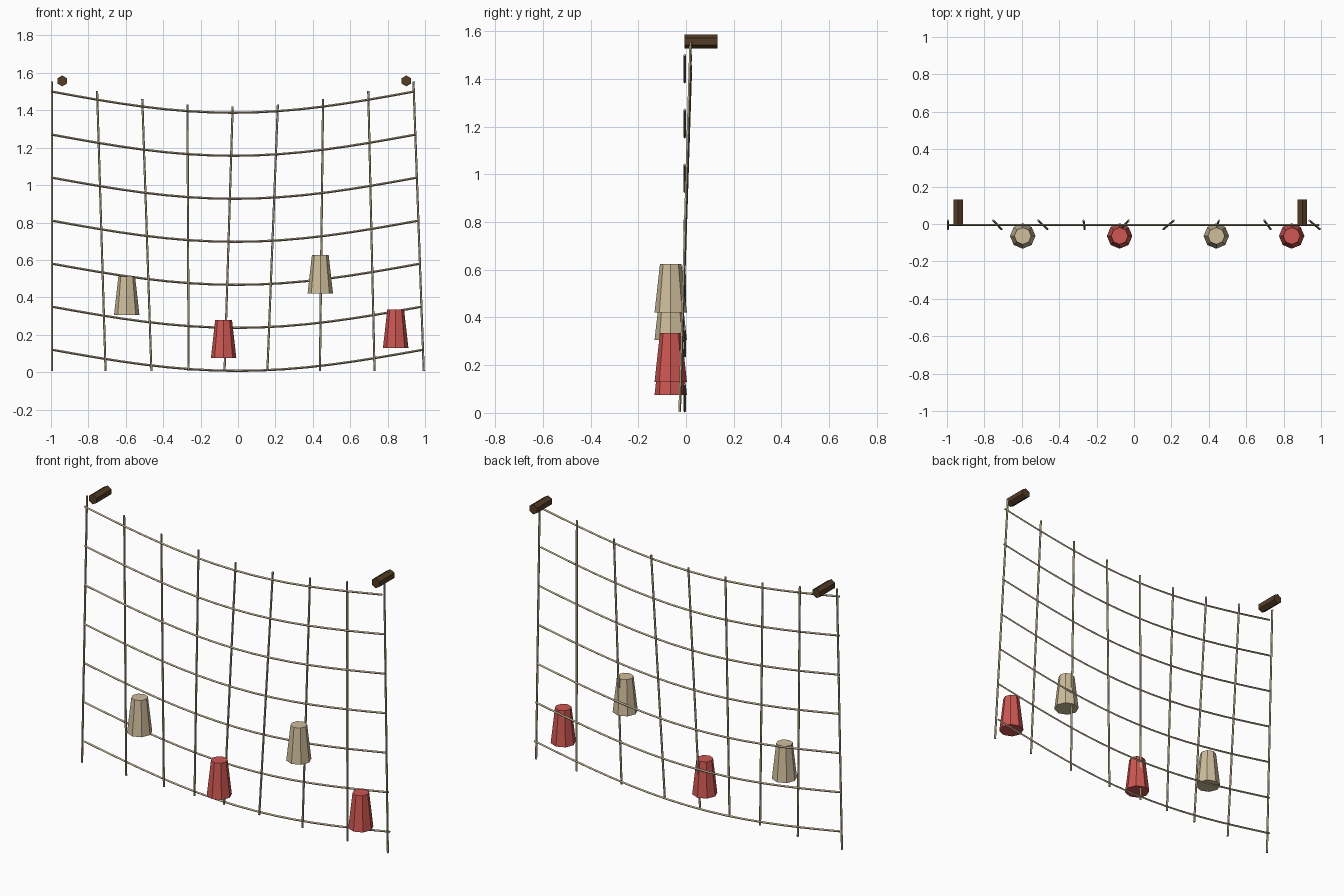
import bpy, math
from mathutils import Vector

if "Cube" in bpy.data.objects:
    bpy.data.objects.remove(bpy.data.objects["Cube"])


def material(name, rgb):
    m = bpy.data.materials.new(name)
    m.diffuse_color = (*[(c / 255) ** 2.2 for c in rgb], 1)
    m.use_nodes = True
    m.node_tree.nodes["Principled BSDF"].inputs["Base Color"].default_value = m.diffuse_color
    return m


ROPE = material("rope tan", (190, 176, 145))
TAN = material("float tan", (205, 188, 154))
RED = material("float red", (205, 88, 84))
WOOD = material("dark wood", (84, 62, 42))


def rod(name, a, b, r1, r2, sides, mat, turn=0.0):
    """Flat-sided cylinder or cone from point a to point b."""
    a, b = Vector(a), Vector(b)
    bpy.ops.mesh.primitive_cone_add(vertices=sides, radius1=r1, radius2=r2,
                                    depth=(b - a).length)
    o = bpy.context.object
    o.name = name
    o.location = (a + b) / 2
    o.rotation_mode = 'QUATERNION'
    spin = Vector((0, 0, 1)).rotation_difference(b - a)
    o.rotation_quaternion = spin
    if turn:
        for v in o.data.vertices:
            x, y = v.co.x, v.co.y
            v.co.x = x * math.cos(turn) - y * math.sin(turn)
            v.co.y = x * math.sin(turn) + y * math.cos(turn)
    o.data.materials.append(mat)
    return o


def rope(name, pts, r):
    """Five-sided rope swept along a polyline."""
    cu = bpy.data.curves.new(name, 'CURVE')
    cu.dimensions = '3D'
    cu.bevel_depth = r
    cu.bevel_resolution = 0
    cu.use_fill_caps = True
    sp = cu.splines.new('POLY')
    sp.points.add(len(pts) - 1)
    for p, co in zip(sp.points, pts):
        p.co = (*co, 1)
    sp.use_smooth = False
    cu.materials.append(ROPE)
    o = bpy.data.objects.new(name, cu)
    bpy.context.collection.objects.link(o)


def sag(t):
    return math.sin(math.pi * t)


# hanging strands, leaning slightly forward at the bottom
bottoms = [-0.995, -0.708, -0.463, -0.264, -0.072, 0.157, 0.438, 0.73, 0.993]
for i, xb in enumerate(bottoms):
    t = i / 8
    xt = -0.995 + 1.933 * t
    rod("hanging_strand", (xb, -0.027, 0.005),
        (xt, 0.019, 1.555 - 0.135 * sag(t)), 0.006, 0.006, 5, ROPE)

# sagging cross strands
for row in range(7):
    z = 1.50 - 0.23 * row
    right = 0.94 + 0.05 * row / 6
    pts = [(-0.995 + (right + 0.995) * i / 16, -0.005,
            z - 0.113 * sag(i / 16)) for i in range(17)]
    rope("cross_strand", pts, 0.006)

# floats
for x, z, mat in ((-0.595, 0.305, TAN), (-0.077, 0.075, RED),
                  (0.44, 0.42, TAN), (0.843, 0.13, RED)):
    rod("float", (x, -0.064, z), (x, -0.064, z + 0.205),
        0.068, 0.045, 8, mat)

# wall pegs
for x in (-0.94, 0.90):
    rod("peg", (x, -0.007, 1.557), (x, 0.132, 1.557), 0.029, 0.029, 6, WOOD)
